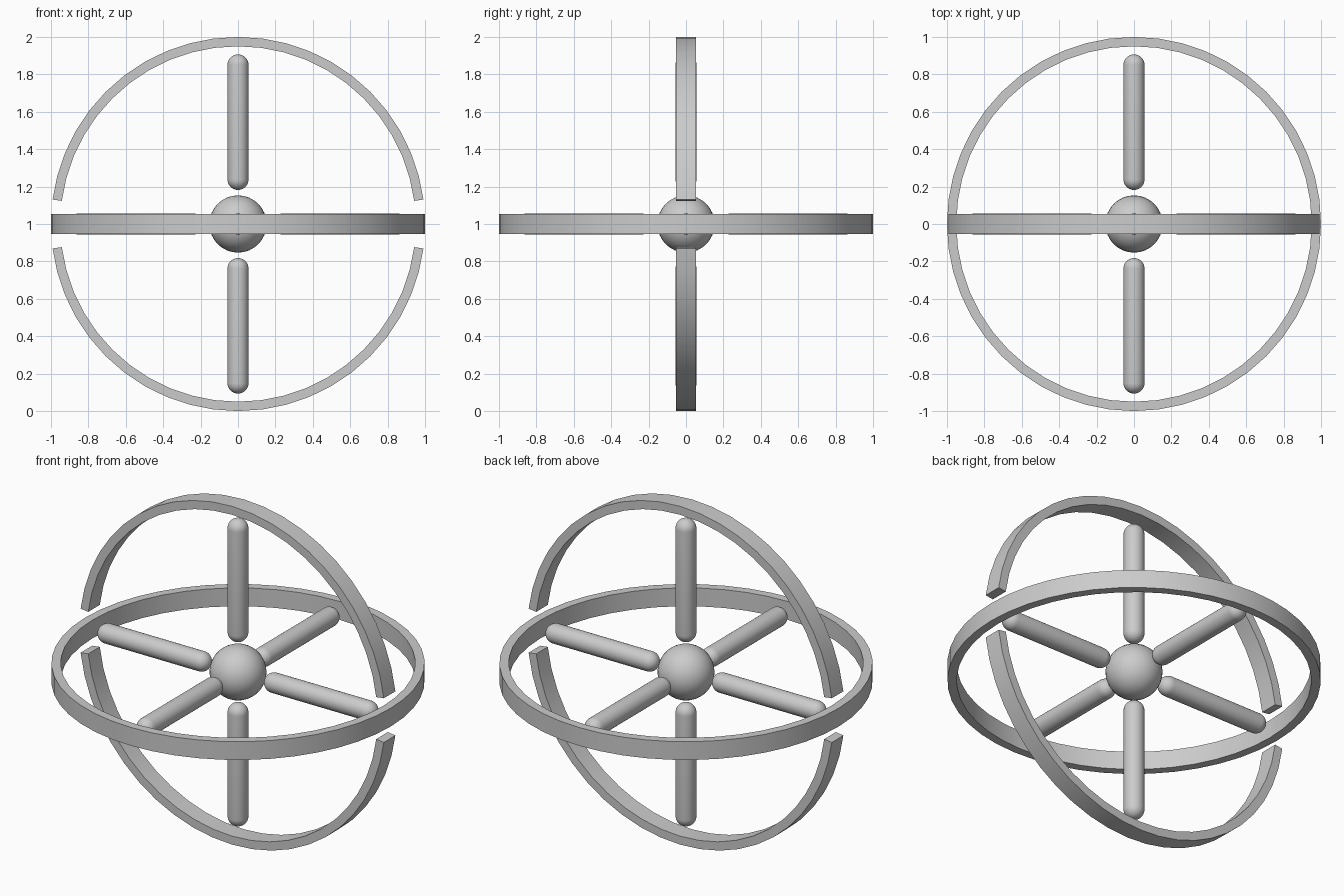
import bpy, bmesh
from math import sin, cos, pi, radians
from mathutils import Matrix

if "Cube" in bpy.data.objects:
    bpy.data.objects.remove(bpy.data.objects["Cube"])

CENTRE = Matrix.Translation((0, 0, 1))


def finish(name, bm, rot):
    """Turn a bmesh into a smooth-shaded object around the centre."""
    bmesh.ops.remove_doubles(bm, verts=bm.verts, dist=1e-5)
    bmesh.ops.recalc_face_normals(bm, faces=bm.faces)
    bm.transform(CENTRE @ rot)
    mesh = bpy.data.meshes.new(name)
    bm.to_mesh(mesh)
    bm.free()
    obj = bpy.data.objects.new(name, mesh)
    bpy.context.collection.objects.link(obj)
    bpy.ops.object.select_all(action='DESELECT')
    obj.select_set(True)
    bpy.context.view_layer.objects.active = obj
    bpy.ops.object.shade_smooth_by_angle(angle=radians(30))
    return obj


def lathe(name, profile, rot=Matrix(), start=0.0, sweep=2 * pi, steps=48, closed=False):
    """Sweep an (r, z) profile around z; a partial sweep of a closed profile gets end caps."""
    bm = bmesh.new()
    n = len(profile)
    rows = []
    for i in range(steps + 1):
        a = start + sweep * i / steps
        rows.append([bm.verts.new((r * cos(a), r * sin(a), z)) for r, z in profile])
    for a, b in zip(rows, rows[1:]):
        for j in range(n if closed else n - 1):
            k = (j + 1) % n
            bm.faces.new((a[j], a[k], b[k], b[j]))
    if closed and sweep < 2 * pi - 1e-4:
        bm.faces.new(rows[0])
        bm.faces.new(rows[-1])
    return finish(name, bm, rot)


# Rings: one full horizontal hoop, two upright half hoops with gaps at the sides
band = [(0.95, -0.054), (1.0, -0.054), (1.0, 0.054), (0.95, 0.054)]
upright = Matrix.Rotation(pi / 2, 4, 'X')
gap = radians(7.5)
lathe("horizontal_ring", band, closed=True)
lathe("upper_arc", band, upright, gap, pi - 2 * gap, 46 // 2 - 1, True)
lathe("lower_arc", band, upright, pi + gap, pi - 2 * gap, 46 // 2 - 1, True)

# Central ball
ball = bmesh.new()
bmesh.ops.create_uvsphere(ball, u_segments=32, v_segments=16, radius=0.153)
finish("centre_ball", ball, Matrix())

# Six round-ended rods pointing outward along each axis
R, INNER, OUTER, CAP = 0.056, 0.182, 0.907, 8
quarter = [i * pi / 2 / CAP for i in range(CAP + 1)]
capsule = [(R * sin(t), INNER + R - R * cos(t)) for t in quarter]
capsule += [(R * cos(t), OUTER - R + R * sin(t)) for t in quarter]
rods = {
    "top_rod": (0, 'X'), "bottom_rod": (pi, 'X'),
    "front_rod": (pi / 2, 'X'), "back_rod": (-pi / 2, 'X'),
    "right_rod": (pi / 2, 'Y'), "left_rod": (-pi / 2, 'Y'),
}
for name, (angle, axis) in rods.items():
    lathe(name, capsule, Matrix.Rotation(angle, 4, axis), steps=32)
